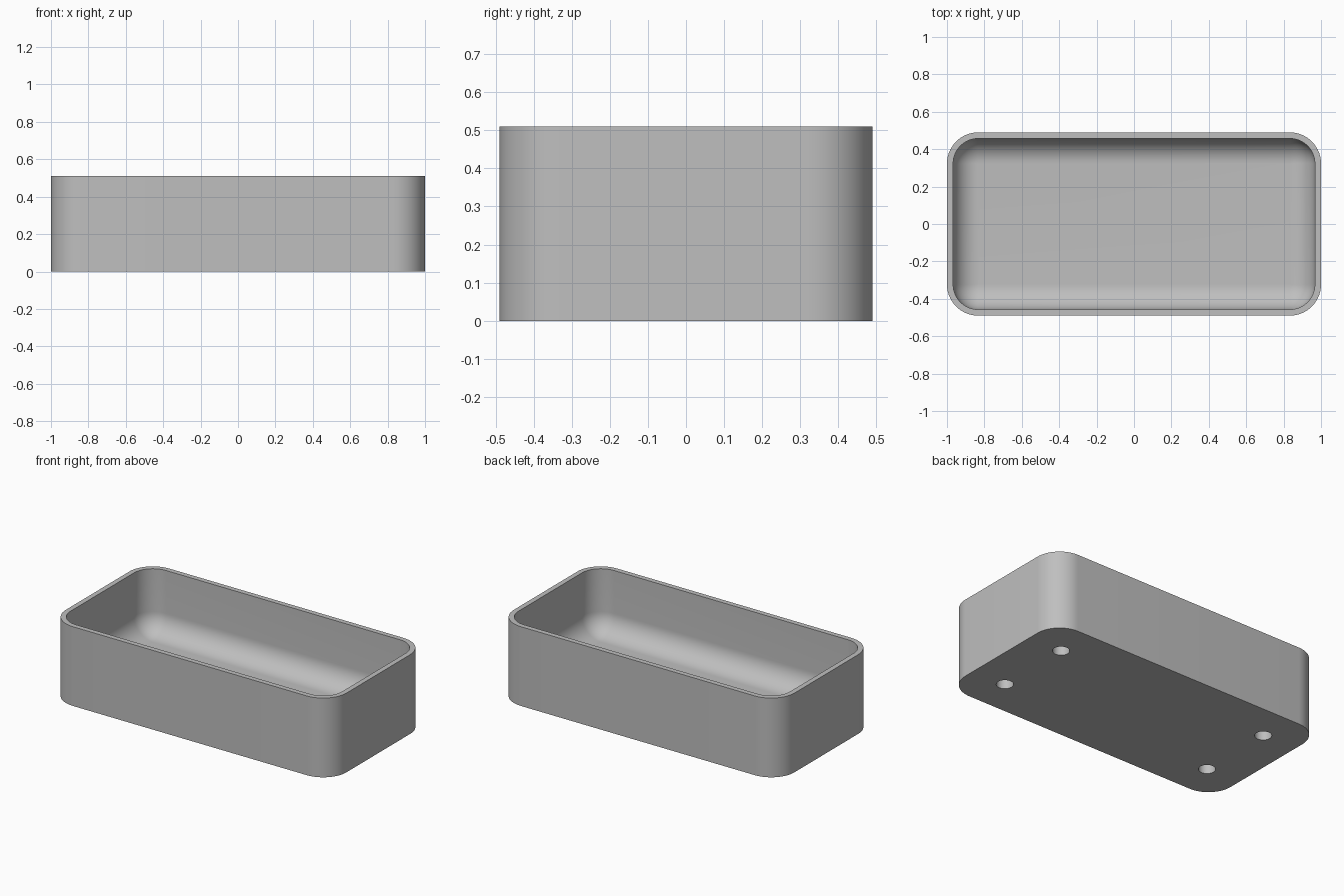
import bpy, bmesh, math

cube = bpy.data.objects.get("Cube")
if cube:
    bpy.data.objects.remove(cube, do_unlink=True)

HALF_X, HALF_Y, HEIGHT = 1.0, 0.49, 0.51
CORNER, WALL, FLOOR = 0.167, 0.033, 0.1
FILLET = CORNER - WALL
HOLE_RADIUS, HOLE_DEPTH, HOLE_INSET = 0.05, 0.067, 0.237
STEPS = 14

grey = bpy.data.materials.new("plain grey")
grey.use_nodes = True
colour = (0.52, 0.52, 0.52, 1)
grey.diffuse_color = colour
grey.node_tree.nodes["Principled BSDF"].inputs["Base Color"].default_value = colour


def ring(bm, inset, z):
    """Rounded rectangle loop, moved inwards by inset."""
    r = max(CORNER - inset, 0.002)
    cx, cy = HALF_X - inset - r, HALF_Y - inset - r
    verts = []
    for i, (sx, sy) in enumerate([(1, 1), (-1, 1), (-1, -1), (1, -1)]):
        for k in range(STEPS + 1):
            a = math.pi / 2 * (i + k / STEPS)
            verts.append(bm.verts.new((sx * cx + r * math.cos(a),
                                       sy * cy + r * math.sin(a), z)))
    return verts


def make_object(name, bm):
    bmesh.ops.recalc_face_normals(bm, faces=bm.faces)
    mesh = bpy.data.meshes.new(name)
    bm.to_mesh(mesh)
    bm.free()
    mesh.materials.append(grey)
    obj = bpy.data.objects.new(name, mesh)
    bpy.context.collection.objects.link(obj)
    return obj


# Tray: outside wall, flat rim, inside wall and filleted floor
profile = [(0, 0), (0, HEIGHT), (WALL, HEIGHT)]
for k in range(STEPS + 1):
    a = math.pi / 2 * k / STEPS
    profile.append((WALL + FILLET * (1 - math.cos(a)),
                    FLOOR + FILLET * (1 - math.sin(a))))
bm = bmesh.new()
rings = [ring(bm, inset, z) for inset, z in profile]
for low, high in zip(rings, rings[1:]):
    for i in range(len(low)):
        j = (i + 1) % len(low)
        bm.faces.new((low[i], low[j], high[j], high[i]))
bm.faces.new(rings[0])
bm.faces.new(rings[-1])
tray = make_object("tray", bm)

# Four blind holes in the underside
bm = bmesh.new()
for sx in (-1, 1):
    for sy in (-1, 1):
        made = bmesh.ops.create_cone(bm, cap_ends=True, segments=40,
                                     radius1=HOLE_RADIUS, radius2=HOLE_RADIUS,
                                     depth=2 * HOLE_DEPTH)
        bmesh.ops.translate(bm, verts=made["verts"],
                            vec=(sx * (HALF_X - HOLE_INSET), sy * (HALF_Y - HOLE_INSET), 0))
cutter = make_object("hole_cutter", bm)
cutter.hide_render = True

bpy.ops.object.select_all(action="DESELECT")
tray.select_set(True)
bpy.context.view_layer.objects.active = tray
cut = tray.modifiers.new("foot_holes", "BOOLEAN")
cut.operation = "DIFFERENCE"
cut.solver = "EXACT"
cut.object = cutter
bpy.ops.object.modifier_apply(modifier=cut.name)
bpy.data.objects.remove(cutter, do_unlink=True)
bpy.ops.object.shade_smooth_by_angle(angle=math.radians(30))
